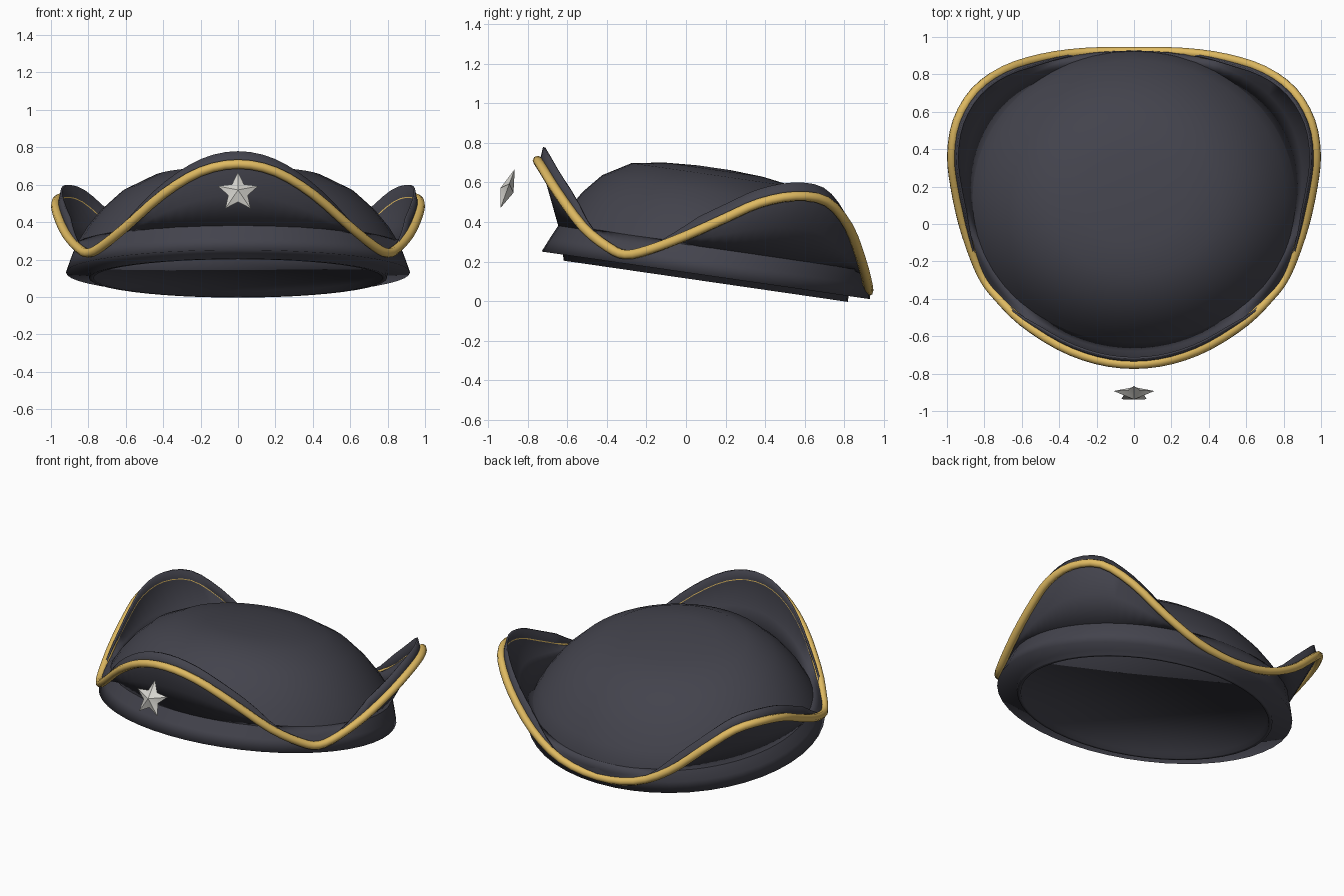
import bpy, bmesh, math
from mathutils import Vector

if "Cube" in bpy.data.objects:
    bpy.data.objects.remove(bpy.data.objects["Cube"])

CY, RX, RY = 0.10, 0.92, 0.83      # centre and radii of the oval base
SHIFT = 0.04                       # the crown sits slightly behind its base
ROOT = 0.145                       # height where the brim leaves the crown
SEG = 48


def material(name, rgb):
    m = bpy.data.materials.new(name)
    m.diffuse_color = (*rgb, 1)
    m.use_nodes = True
    m.node_tree.nodes["Principled BSDF"].inputs["Base Color"].default_value = m.diffuse_color
    return m


FELT = material("dark felt", (0.056, 0.056, 0.073))
GOLD = material("gold braid", (0.74, 0.49, 0.12))
SILVER = material("silver", (0.68, 0.67, 0.63))


def base_z(y):
    """Height of the tilted base plane."""
    return 0.145 - 0.145 * y


def oval(angle, frac, h):
    """Point on the oval at a fraction of the base radius, h above the base."""
    x = RX * frac * math.cos(angle)
    y = CY + SHIFT * min(1, max(h, 0) / ROOT) + RY * frac * math.sin(angle)
    return Vector((x, y, base_z(y) + h))


def make_object(name, bm, mat, angle):
    bmesh.ops.recalc_face_normals(bm, faces=bm.faces)
    me = bpy.data.meshes.new(name)
    bm.to_mesh(me)
    bm.free()
    ob = bpy.data.objects.new(name, me)
    bpy.context.collection.objects.link(ob)
    me.materials.append(mat)
    bpy.ops.object.select_all(action='DESELECT')
    ob.select_set(True)
    bpy.context.view_layer.objects.active = ob
    bpy.ops.object.shade_smooth_by_angle(angle=math.radians(angle))
    return ob


def bridge(bm, rows):
    """Quads between successive closed rings of vertices."""
    for a, b in zip(rows, rows[1:]):
        n = len(a)
        for i in range(n):
            j = (i + 1) % n
            bm.faces.new((a[i], a[j], b[j], b[i]))


# Crown: dome with a base flange, a sweatband lip and a flat recessed underside
DOME = [(1, 0), (0.975, 0.07), (0.945, ROOT), (0.885, 0.235), (0.80, 0.33),
        (0.68, 0.43), (0.5, 0.513), (0.3, 0.54), (0.1, 0.55)]
UNDER = [(0.87, 0.0), (0.865, -0.03), (0.84, -0.03), (0.83, 0.0)]
bm = bmesh.new()
rings = []
for frac, h in DOME[::-1] + UNDER:
    rings.append([bm.verts.new(oval(2 * math.pi * i / SEG, frac, h))
                  for i in range(SEG)])
bridge(bm, rings)
bm.faces.new(rings[0])
bm.faces.new(rings[-1])
make_object("crown", bm, FELT, 125)

# Rim line of the folded brim, half of it from front centre to back centre
HALF = [(0, -0.75, 0.71), (0.2, -0.725, 0.67), (0.4, -0.65, 0.55),
        (0.6, -0.52, 0.375), (0.73, -0.39, 0.27), (0.80, -0.30, 0.235),
        (0.855, -0.18, 0.262), (0.915, 0.0, 0.33), (0.958, 0.2, 0.42),
        (0.975, 0.37, 0.495), (0.945, 0.55, 0.53), (0.85, 0.71, 0.505),
        (0.70, 0.82, 0.38), (0.5, 0.885, 0.21), (0.27, 0.917, 0.09),
        (0, 0.922, 0.05)]
loop = [Vector(p) for p in HALF]
loop += [Vector((-p.x, p.y, p.z)) for p in loop[-2:0:-1]]


def smooth_loop(pts, steps):
    """Catmull-Rom samples along a closed loop."""
    out, n = [], len(pts)
    for i in range(n):
        a, b, c, d = (pts[(i + k) % n] for k in (-1, 0, 1, 2))
        for s in range(steps):
            t = s / steps
            out.append(0.5 * (2 * b + (c - a) * t + (2 * a - 5 * b + 4 * c - d) * t * t
                              + (3 * b - a - 3 * c + d) * t ** 3))
    return out


rim = smooth_loop(loop, 3)

# Brim: sheet from the crown, past the inside of the braid, to a free upper edge
bm = bmesh.new()
rows = [[], [], [], []]
for p in rim:
    h = p.z - base_z(p.y)
    angle = math.atan2((p.y - CY - SHIFT) / RY, p.x / RX)
    root = oval(angle, 0.94, ROOT)
    inward = Vector((-p.x, CY - p.y, 0)).normalized()
    ext = min(1, max(0.05, (h - 0.05) / 0.17))
    sheet = p + inward * 0.017 * ext
    edge = p + ext * (inward * 0.033 + Vector((0, 0, 0.068)))
    for row, q in zip(rows, (root, root.lerp(sheet, 0.5), sheet, edge)):
        row.append(bm.verts.new(q))
bridge(bm, rows)
brim = make_object("brim", bm, FELT, 50)
thick = brim.modifiers.new("thickness", 'SOLIDIFY')
thick.thickness = 0.012
thick.offset = 0

# Gold braid along the rim line
cu = bpy.data.curves.new("braid", 'CURVE')
cu.dimensions = '3D'
cu.bevel_depth = 0.025
cu.bevel_resolution = 2
sp = cu.splines.new('POLY')
sp.points.add(len(rim) - 1)
for pt, p in zip(sp.points, rim):
    pt.co = (*p, 1)
sp.use_cyclic_u = True
sp.use_smooth = True
cu.materials.append(GOLD)
bpy.context.collection.objects.link(bpy.data.objects.new("braid", cu))

# Star badge: ridged on both sides, floating in front and leaning back
bm = bmesh.new()
outline = []
for i in range(10):
    r = 0.055 if i % 2 else 0.115
    a = math.pi / 2 + i * math.pi / 5
    outline.append(bm.verts.new((r * math.cos(a), 0, r * math.sin(a))))
for side in (-0.035, 0.035):
    tip = bm.verts.new((0, side, 0))
    for i in range(10):
        bm.faces.new((outline[i], outline[(i + 1) % 10], tip))
star = make_object("star_badge", bm, SILVER, 60)
star.location = (0, -0.905, 0.56)
star.rotation_euler.x = math.radians(-20)
